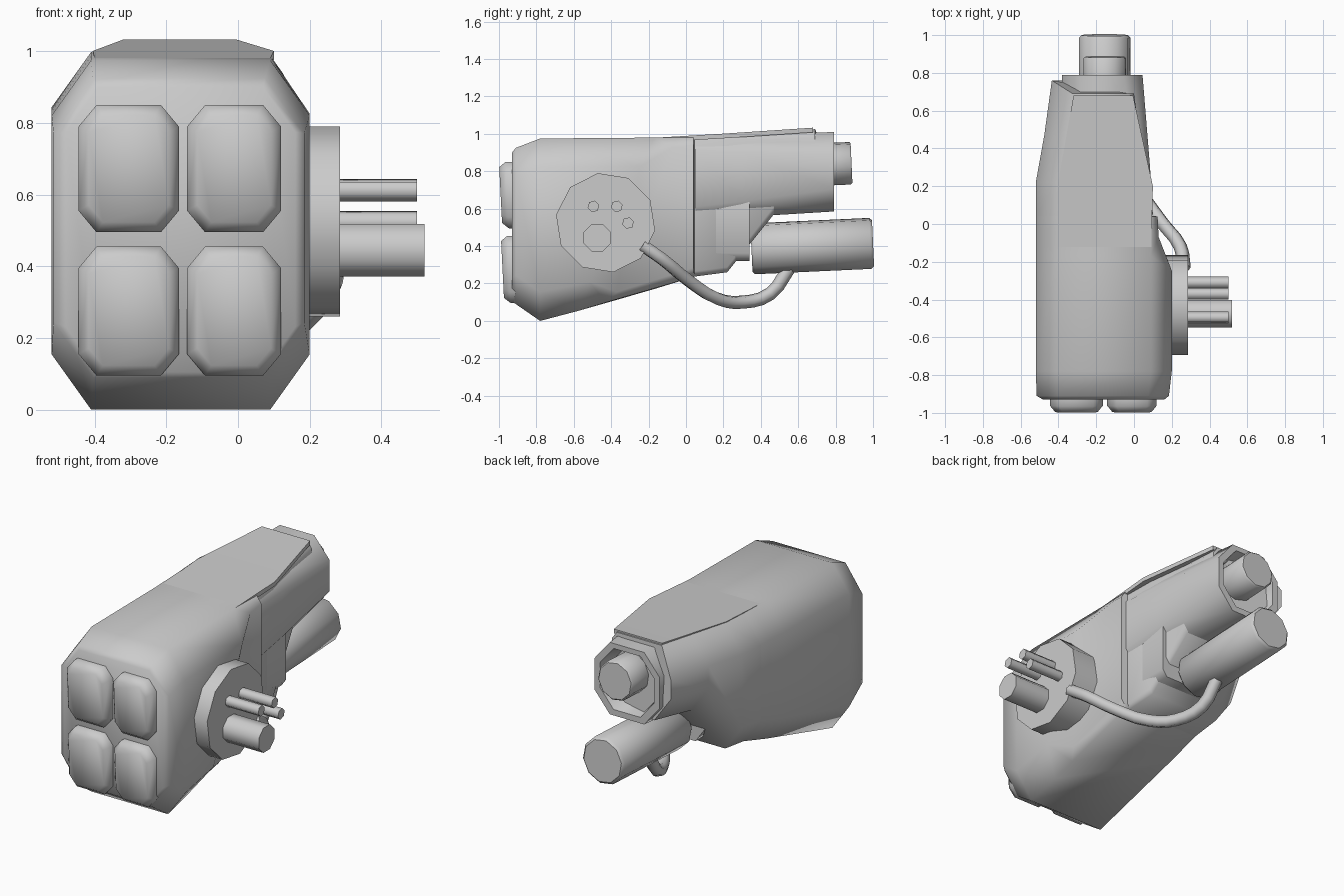
import bpy, math
from mathutils import Vector

if "Cube" in bpy.data.objects:
    bpy.data.objects.remove(bpy.data.objects["Cube"])


def make(name, verts, faces, angle=35):
    me = bpy.data.meshes.new(name)
    me.from_pydata(verts, [], faces)
    ob = bpy.data.objects.new(name, me)
    bpy.context.collection.objects.link(ob)
    bpy.ops.object.select_all(action='DESELECT')
    ob.select_set(True)
    bpy.context.view_layer.objects.active = ob
    bpy.ops.object.mode_set(mode='EDIT')
    bpy.ops.mesh.select_all(action='SELECT')
    bpy.ops.mesh.normals_make_consistent(inside=False)
    bpy.ops.object.mode_set(mode='OBJECT')
    bpy.ops.object.shade_smooth_by_angle(angle=math.radians(angle))
    return ob


def loft(name, rings, angle=62):
    n = len(rings[0])
    verts = [p for r in rings for p in r]
    faces = [(i * n + j, i * n + (j + 1) % n, (i + 1) * n + (j + 1) % n, (i + 1) * n + j)
             for i in range(len(rings) - 1) for j in range(n)]
    faces += [tuple(range(n)), tuple(range(len(verts) - n, len(verts)))]
    return make(name, verts, faces, angle)


def octagon(y, xl, xr, zb, zt, cl, cr, skew=0, lead=0, k=1.4):
    """Chamfered rectangle across y; skew slants its right side, lead moves its left."""
    sh = skew * (zb - zt)
    dz = 0.287 * sh
    su = -skew * k * cr
    return [(xl + cl, y, zt), (xr - cr, y, zt),
            (xr, y + su, zt - k * cr), (xr, y + sh * 0.85, zb + k * cr + dz),
            (xr - cr, y + sh, zb + dz), (xl + cl, y + lead, zb),
            (xl, y + lead, zb + k * cl), (xl, y + lead, zt - k * cl)]


def rod(name, a, b, r, n=8, bevel=0.0):
    a, b = Vector(a), Vector(b)
    axis = (b - a).normalized()
    u = axis.orthogonal().normalized()
    w = axis.cross(u)
    stations = [(a, r), (b, r)]
    if bevel:
        stations = [(a, r - bevel), (a + axis * bevel, r), (b - axis * bevel, r), (b, r - bevel)]
    rings = [[tuple(c + s * (math.cos(t) * u + math.sin(t) * w))
              for t in [2 * math.pi * (i + 0.5) / n for i in range(n)]] for c, s in stations]
    return loft(name, rings, 65 if not bevel else 44)


# Main shell: chamfered casing, recessed on the right, cut up towards the rear
loft("main_shell", [
    octagon(-0.93, -0.48, 0.16, 0.105, 0.90, 0.09, 0.09),
    octagon(-0.91, -0.515, 0.185, 0.09, 0.925, 0.11, 0.11),
    octagon(-0.78, -0.52, 0.20, 0.00, 0.975, 0.11, 0.11),
    octagon(-0.17, -0.52, 0.20, 0.17, 0.98, 0.11, 0.11, skew=0.5),
    octagon(-0.04, -0.52, 0.13, 0.21, 0.985, 0.11, 0.04, skew=0.5),
    octagon(0.04, -0.52, 0.125, 0.235, 0.988, 0.11, 0.035),
    octagon(0.045, -0.52, 0.085, 0.237, 0.988, 0.11, 0.02),
    octagon(0.22, -0.52, 0.07, 0.26, 0.998, 0.11, 0.02),
    octagon(0.47, -0.475, 0.03, 0.57, 1.012, 0.11, 0.03),
    octagon(0.69, -0.435, 0.0, 0.61, 1.025, 0.11, 0.03, lead=0.07)])

# Roof plate overhanging the recess
loft("roof_plate", [
    [(xl, y, z), (xr, y, z), (xr, y, z - 0.025), (xl, y, z - 0.025)]
    for y, xl, xr, z in [(-0.17, -0.40, 0.09, 0.979), (0.2, -0.405, 0.10, 1.001),
                         (0.68, -0.32, -0.005, 1.033)]])

# Core block above the lower barrel's root
loft("core_block", [octagon(y, -0.36, 0.075, 0.32, 0.8, 0.06, 0.03) for y in (0.0, 0.34)])

# Rear housing with a hollow mouth
loft("rear_housing", [
    octagon(0.05, -0.40, 0.10, 0.54, 0.98, 0.10, 0.05),
    octagon(0.30, -0.40, 0.085, 0.555, 0.99, 0.10, 0.06),
    octagon(0.79, -0.38, 0.045, 0.585, 1.01, 0.10, 0.10, k=1.2),
    octagon(0.79, -0.345, 0.01, 0.62, 0.98, 0.09, 0.09, k=1.2),
    octagon(0.70, -0.33, -0.01, 0.64, 0.965, 0.09, 0.09, k=1.2)])

# Barrels
rod("upper_barrel", (-0.155, 0.6, 0.83), (-0.155, 0.885, 0.843), 0.115, 10, 0.008)
rod("lower_barrel", (-0.155, 0.35, 0.385), (-0.155, 1.0, 0.415), 0.138, 10, 0.014)

# Side disc with its pins
rod("side_disc", (0.10, -0.43, 0.525), (0.285, -0.43, 0.525), 0.268, 10)
rod("large_pin", (0.25, -0.475, 0.445), (0.52, -0.475, 0.445), 0.079, 8)
for i, (y, z) in enumerate([(-0.31, 0.523), (-0.37, 0.612), (-0.495, 0.612)]):
    rod(f"small_pin_{i + 1}", (0.25, y, z), (0.5, y, z), 0.032, 6)

# Front pads in two columns and two rows
for row, (z0, z1, yb) in enumerate([(0.495, 0.85, -0.982), (0.095, 0.455, -0.972)]):
    for col, (x0, x1) in enumerate([(-0.445, -0.165), (-0.142, 0.12)]):
        rings = []
        for dy, ins, c in [(0.08, 0.0, 0.05), (0.035, 0.0, 0.05), (0.0, 0.028, 0.04)]:
            ring = octagon(yb + dy, x0 + ins, x1 - ins, z0 + ins, z1 - ins, c, c, k=1.2)
            rings.append([(x, y - 0.018 * (z - z0) / (z1 - z0), z) for x, y, z in ring])
        loft(f"front_pad_{row + 1}_{col + 1}", rings, 60)

# Hose looping from the disc to the lower barrel
cu = bpy.data.curves.new("hose", 'CURVE')
cu.dimensions = '3D'
cu.bevel_depth = 0.036
cu.bevel_resolution = 1
cu.resolution_u = 3
cu.use_fill_caps = True
path = [(0.265, -0.235, 0.405), (0.245, -0.12, 0.325), (0.15, 0.005, 0.222),
        (0.03, 0.17, 0.118), (-0.06, 0.30, 0.10), (-0.12, 0.45, 0.145), (-0.14, 0.55, 0.28)]
sp = cu.splines.new('BEZIER')
sp.bezier_points.add(len(path) - 1)
for bp, co in zip(sp.bezier_points, path):
    bp.co = co
    bp.handle_left_type = bp.handle_right_type = 'AUTO'
hose = bpy.data.objects.new("hose", cu)
bpy.context.collection.objects.link(hose)
bpy.ops.object.select_all(action='DESELECT')
hose.select_set(True)
bpy.context.view_layer.objects.active = hose
bpy.ops.object.convert(target='MESH')
bpy.ops.object.shade_smooth_by_angle(angle=math.radians(65))
